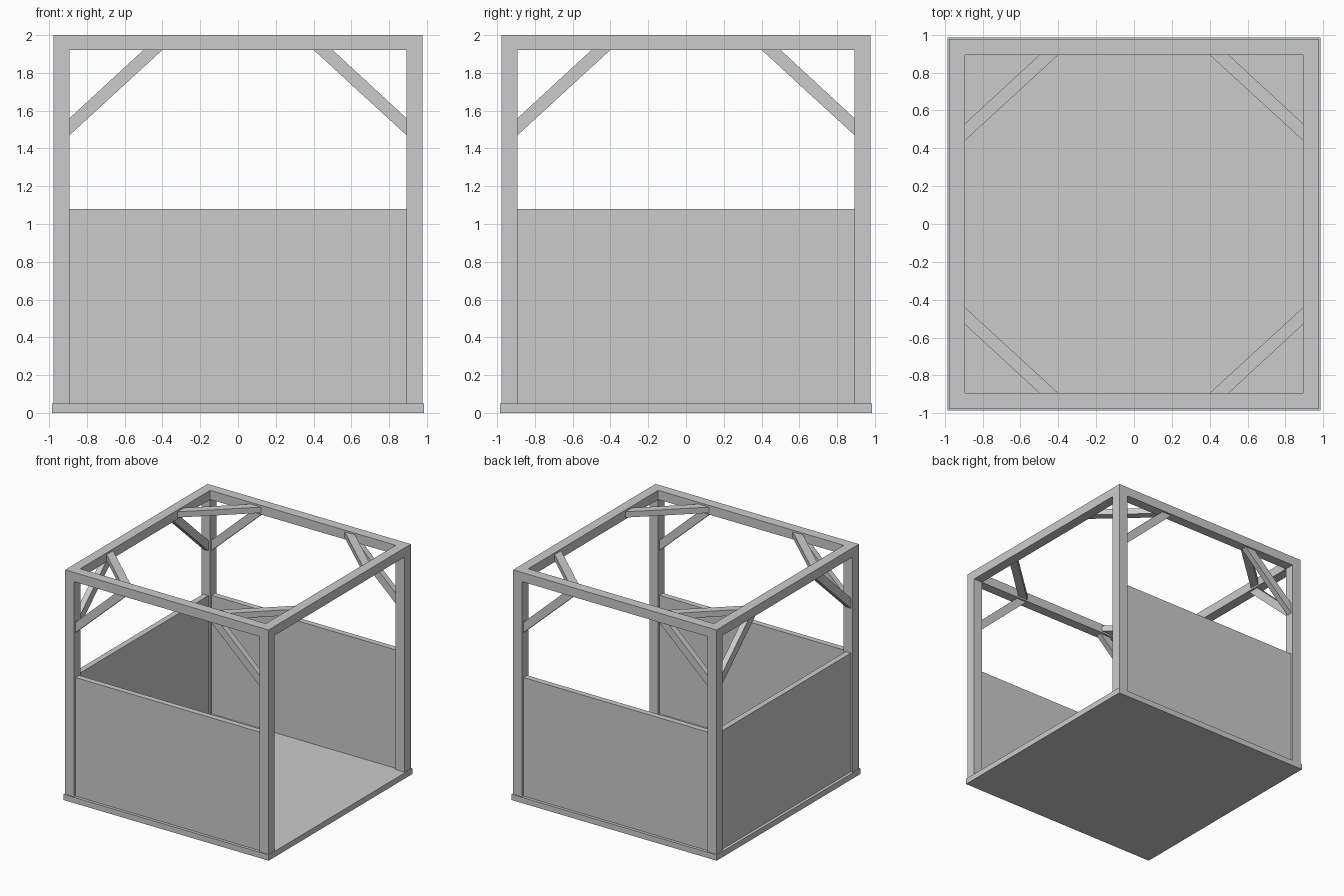
import bpy
import bmesh
from mathutils import Vector

if "Cube" in bpy.data.objects:
    bpy.data.objects.remove(bpy.data.objects["Cube"])

OUT, INN = 0.978, 0.892      # outer / inner faces of the timber frame
BASE, BASE_H = 0.986, 0.05   # floor half-width and thickness
BEAM_Z, TOP = 1.92, 2.0      # underside and top of the upper beams
PANEL_TOP = 1.08
MID = (OUT + INN) / 2        # centre line of the timbers
PANEL_T, BRACE_T = 0.05, 0.05


def finish(bm, name):
    bmesh.ops.recalc_face_normals(bm, faces=bm.faces)
    mesh = bpy.data.meshes.new(name)
    bm.to_mesh(mesh)
    bm.free()
    obj = bpy.data.objects.new(name, mesh)
    bpy.context.collection.objects.link(obj)
    return obj


def box(name, lo, hi):
    lo, hi = Vector(lo), Vector(hi)
    bm = bmesh.new()
    bmesh.ops.create_cube(bm, size=1)
    for v in bm.verts:
        v.co = (lo + hi) / 2 + v.co * (hi - lo)
    return finish(bm, name)


def prism(name, points, direction):
    """Extrude a flat outline along a vector."""
    bm = bmesh.new()
    face = bm.faces.new([bm.verts.new(p) for p in points])
    ext = bmesh.ops.extrude_face_region(bm, geom=[face])
    verts = [g for g in ext["geom"] if isinstance(g, bmesh.types.BMVert)]
    bmesh.ops.translate(bm, verts=verts, vec=direction)
    return finish(bm, name)


def brace(name, corner, u, v, n):
    """Diagonal strut across an inner corner; u, v run along the timbers."""
    corner, u, v, n = map(Vector, (corner, u, v, n))
    outline = [(0, 0.36), (0, 0.45), (0.49, 0), (0.39, 0)]
    pts = [corner + u * a + v * b - n * BRACE_T / 2 for a, b in outline]
    return prism(name, pts, n * BRACE_T)


# Floor slab
box("floor", (-BASE, -BASE, 0), (BASE, BASE, BASE_H))

# Corner posts
for sx in (-1, 1):
    for sy in (-1, 1):
        xs, ys = sorted((sx * INN, sx * OUT)), sorted((sy * INN, sy * OUT))
        box("corner_post", (xs[0], ys[0], BASE_H), (xs[1], ys[1], BEAM_Z))

# Upper beam ring with mitred corners
bm = bmesh.new()
signs = [(-1, -1), (1, -1), (1, 1), (-1, 1)]
rings = [[bm.verts.new((x * r, y * r, z)) for x, y in signs]
         for r, z in ((OUT, BEAM_Z), (OUT, TOP), (INN, TOP), (INN, BEAM_Z))]
for k in range(4):
    a, b = rings[k], rings[(k + 1) % 4]
    for i in range(4):
        j = (i + 1) % 4
        bm.faces.new((a[i], a[j], b[j], b[i]))
finish(bm, "top_frame")

# Half-height wall panels on front, back and left (right side is open)
h = PANEL_T / 2
for name, sy in (("front_panel", -1), ("back_panel", 1)):
    box(name, (-INN, sy * MID - h, BASE_H), (INN, sy * MID + h, PANEL_TOP))
box("left_panel", (-MID - h, -INN, BASE_H), (-MID + h, INN, PANEL_TOP))

# Diagonal braces
for sx in (-1, 1):
    for sy in (-1, 1):
        brace("top_brace", (sx * INN, sy * INN, (BEAM_Z + TOP) / 2),
              (-sx, 0, 0), (0, -sy, 0), (0, 0, 1))
        brace("front_brace" if sy < 0 else "back_brace",
              (sx * INN, sy * MID, BEAM_Z), (-sx, 0, 0), (0, 0, -1), (0, 1, 0))
for sy in (-1, 1):
    brace("left_brace", (-MID, sy * INN, BEAM_Z), (0, -sy, 0), (0, 0, -1), (1, 0, 0))
